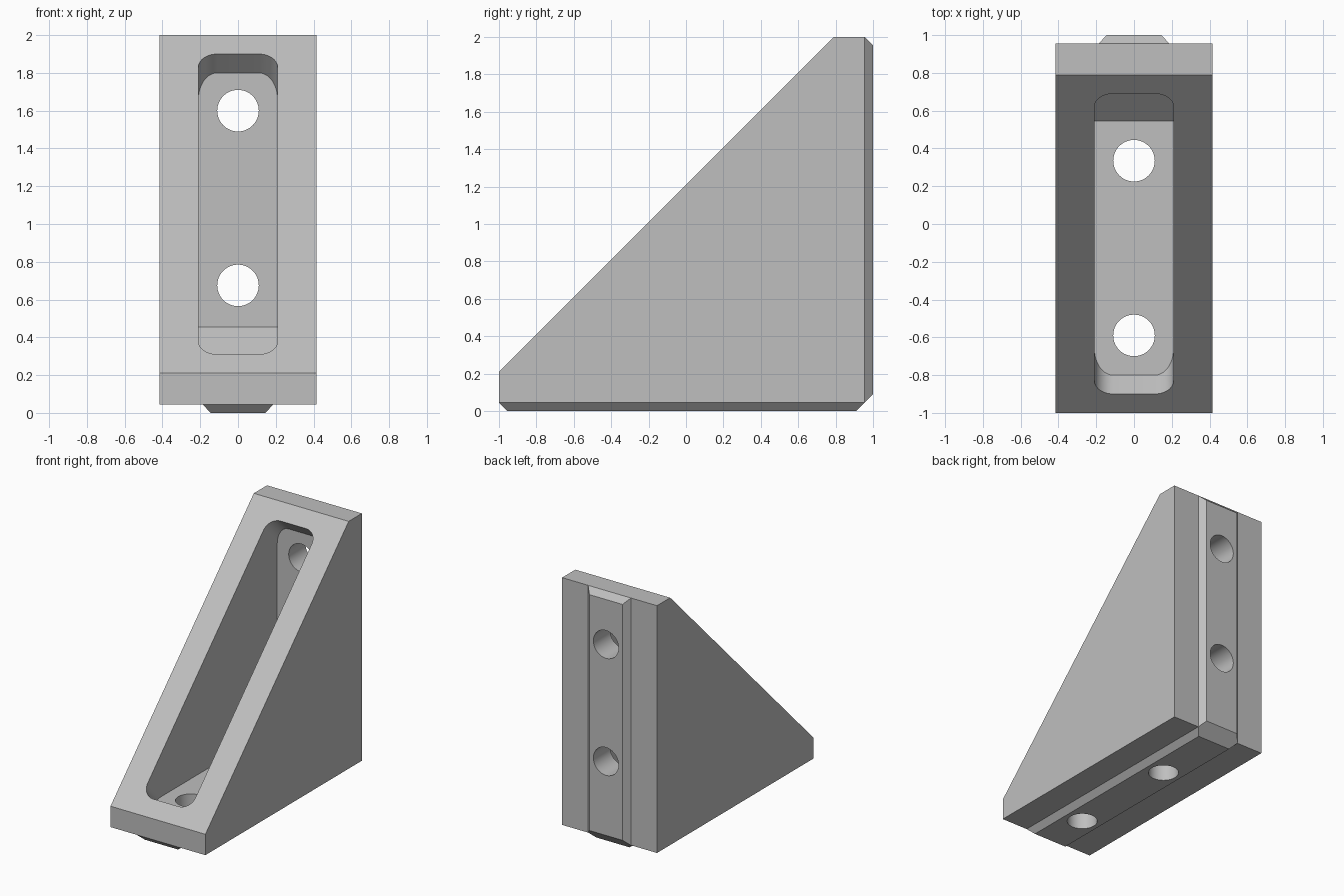
import bpy, bmesh, math
from mathutils import Matrix, Vector

if "Cube" in bpy.data.objects:
    bpy.data.objects.remove(bpy.data.objects["Cube"])

HALF_W, SLOT_W = 0.415, 0.21
BACK, BASE = 0.955, 0.045      # outer faces of the two legs
WALL, FLOOR = 0.79, 0.21       # inner faces of the two legs

grey = bpy.data.materials.new("satin grey")
grey.use_nodes = True
colour = (0.52, 0.52, 0.52, 1)
grey.diffuse_color = colour
grey.node_tree.nodes["Principled BSDF"].inputs["Base Color"].default_value = colour


def finish(name, bm):
    bmesh.ops.recalc_face_normals(bm, faces=bm.faces)
    mesh = bpy.data.meshes.new(name)
    bm.to_mesh(mesh)
    bm.free()
    mesh.materials.append(grey)
    obj = bpy.data.objects.new(name, mesh)
    bpy.context.collection.objects.link(obj)
    return obj


def combine(target, other, operation):
    mod = target.modifiers.new(operation, 'BOOLEAN')
    mod.operation, mod.solver, mod.object = operation, 'EXACT', other
    bpy.context.view_layer.objects.active = target
    bpy.ops.object.modifier_apply(modifier=mod.name)
    bpy.data.objects.remove(other)


def wedge_body():
    bm = bmesh.new()
    outline = [(-1, BASE), (-1, 0.21), (0.79, 2), (BACK, 2), (BACK, BASE)]
    face = bm.faces.new([bm.verts.new((-HALF_W, y, z)) for y, z in outline])
    ext = bmesh.ops.extrude_face_region(bm, geom=[face])
    bmesh.ops.translate(bm, vec=(2 * HALF_W, 0, 0),
                        verts=[v for v in ext["geom"] if isinstance(v, bmesh.types.BMVert)])
    return finish("angle_bracket", bm)


def locating_rib(name, on_back):
    # Bar with chamfered sides and ends, flat against the leg
    bm = bmesh.new()
    bmesh.ops.create_cube(bm, size=1)
    mid = (BACK - 1) / 2
    half = (BACK + 1) / 2
    for v in bm.verts:
        tip = 0.042 if v.co.z < 0 else 0
        sx, sy = math.copysign(1, v.co.x), math.copysign(1, v.co.y)
        x, along = sx * (0.187 - tip), sy * (half - (BASE if tip else 0))
        z = 0 if tip else BASE
        # The back rib mirrors the base rib across the corner diagonal
        v.co = (x, 1 - z, 1 - (mid + along)) if on_back else (x, mid + along, z)
    return finish(name, bm)


def pocket():
    # Rounded slot sunk square to the slope, trimmed by the two inner leg faces
    bm = bmesh.new()
    bmesh.ops.create_cube(bm, size=1)
    r2 = math.sqrt(2)
    top, bottom = 1.6 / r2, -0.335 / r2
    bmesh.ops.scale(bm, vec=(2 * SLOT_W, 3.18 / r2, top - bottom), verts=bm.verts)
    upright = [e for e in bm.edges if abs((e.verts[0].co - e.verts[1].co).z) > 0.1]
    bmesh.ops.bevel(bm, geom=upright, offset=0.1, segments=10, profile=0.5, affect='EDGES')
    bmesh.ops.translate(bm, vec=(0, 1 / r2, (top + bottom) / 2), verts=bm.verts)
    bmesh.ops.transform(bm, matrix=Matrix.Rotation(math.pi / 4, 4, 'X'), verts=bm.verts)
    for point, normal in (((0, WALL, 0), (0, 1, 0)), ((0, 0, FLOOR), (0, 0, -1))):
        cut = bmesh.ops.bisect_plane(bm, geom=bm.verts[:] + bm.edges[:] + bm.faces[:],
                                     plane_co=Vector(point), plane_no=Vector(normal),
                                     clear_outer=True)
        rim = [e for e in cut["geom_cut"] if isinstance(e, bmesh.types.BMEdge)]
        bmesh.ops.contextual_create(bm, geom=rim)
    return finish("pocket_cutter", bm)


def bolt_hole(location, along_y):
    bm = bmesh.new()
    bmesh.ops.create_cone(bm, cap_ends=True, segments=48, radius1=0.11, radius2=0.11, depth=0.5)
    if along_y:
        bmesh.ops.rotate(bm, matrix=Matrix.Rotation(math.pi / 2, 3, 'X'), verts=bm.verts)
    bmesh.ops.translate(bm, vec=location, verts=bm.verts)
    return finish("hole_cutter", bm)


# Wedge with a rib under the base and one up the back
bracket = wedge_body()
combine(bracket, locating_rib("base_rib", False), 'UNION')
combine(bracket, locating_rib("back_rib", True), 'UNION')

# Open slot and two bolt holes per leg
combine(bracket, pocket(), 'DIFFERENCE')
for d in (0.335, -0.59):
    combine(bracket, bolt_hole((0, d, 0.1), False), 'DIFFERENCE')
    combine(bracket, bolt_hole((0, 0.9, 1.01 - d), True), 'DIFFERENCE')

bpy.ops.object.select_all(action='DESELECT')
bracket.select_set(True)
bpy.context.view_layer.objects.active = bracket
bpy.ops.object.shade_smooth_by_angle(angle=math.radians(30))
